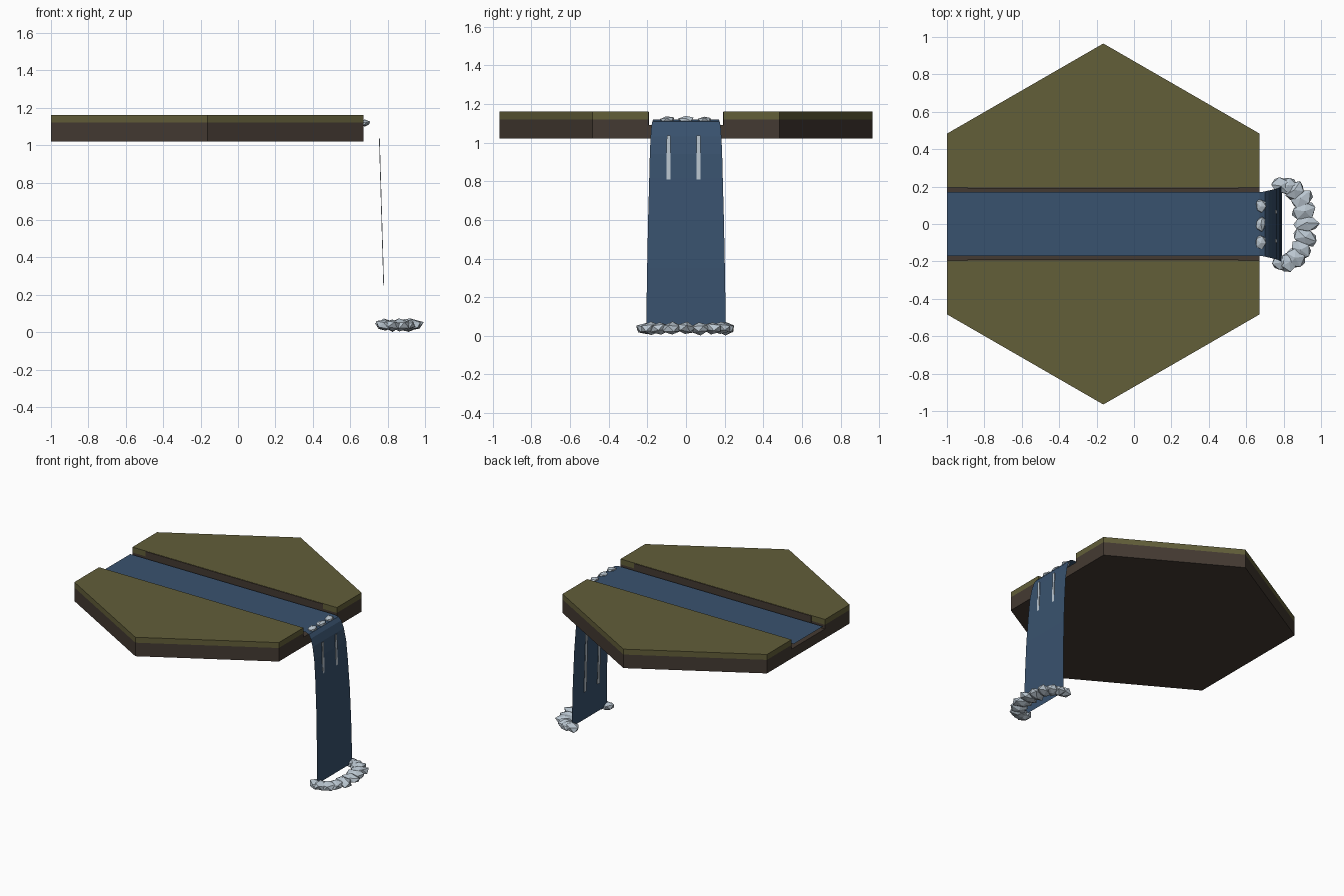
import bpy, bmesh, math, random
from mathutils import Vector, Matrix

if "Cube" in bpy.data.objects:
    bpy.data.objects.remove(bpy.data.objects["Cube"])

random.seed(4)


def mat(name, rgb):
    m = bpy.data.materials.new(name)
    lin = [(c / 255 / 12.92) if c < 11 else ((c / 255 + 0.055) / 1.055) ** 2.4 for c in rgb]
    m.diffuse_color = (*lin, 1)
    m.use_nodes = True
    m.node_tree.nodes["Principled BSDF"].inputs["Base Color"].default_value = m.diffuse_color
    return m


GRASS = mat("olive_grass", (98, 94, 57))
SOIL = mat("brown_soil", (68, 58, 50))
WATER = mat("river_blue", (57, 82, 110))
FOAM = mat("pale_foam", (186, 198, 208))


def finish(name, bm, material):
    bmesh.ops.recalc_face_normals(bm, faces=bm.faces)
    me = bpy.data.meshes.new(name)
    bm.to_mesh(me)
    bm.free()
    me.materials.append(material)
    ob = bpy.data.objects.new(name, me)
    bpy.context.collection.objects.link(ob)
    return ob


def prism(name, outline, z0, z1, material):
    bm = bmesh.new()
    face = bm.faces.new([bm.verts.new((x, y, z0)) for x, y in outline])
    ext = bmesh.ops.extrude_face_region(bm, geom=[face])["geom"]
    for v in ext:
        if isinstance(v, bmesh.types.BMVert):
            v.co.z = z1
    return finish(name, bm, material)


def box(name, x0, x1, y0, y1, z0, z1, material):
    return prism(name, [(x0, y0), (x1, y0), (x1, y1), (x0, y1)], z0, z1, material)


# Hexagonal soil slab with the river bed cut into its top
X0, X1, XM = -1.0, 0.672, -0.164
YS, YP, BANK = 0.483, 0.965, 0.195
soil = prism("soil_slab", [(X0, -YS), (XM, -YP), (X1, -YS), (X1, YS), (XM, YP), (X0, YS)],
             1.02, 1.12, SOIL)
cutter = box("channel_cutter", -1.2, 0.9, -BANK, BANK, 1.09, 1.3, SOIL)
cutter.hide_render = True
cutter.hide_viewport = True
cut = soil.modifiers.new("channel", 'BOOLEAN')
cut.operation = 'DIFFERENCE'
cut.object = cutter

# Grass on both banks, with a bare soil lining along the channel
for side, label in ((1, "back"), (-1, "front")):
    prism(f"grass_{label}", [(x, y * side) for x, y in
          ((X0, BANK), (X1, BANK), (X1, YS), (XM, YP), (X0, YS))], 1.12, 1.16, GRASS)
    box(f"bank_lining_{label}", -0.89, 0.56, side * 0.191, side * BANK, 1.09, 1.158, SOIL)


# Ribbon across y through (x, z, half width) points
def ribbon(name, points, material):
    bm = bmesh.new()
    rows = [[bm.verts.new((x, s * w, z)) for s in (-1, 1)] for x, z, w in points]
    for a, b in zip(rows, rows[1:]):
        bm.faces.new((a[0], b[0], b[1], a[1]))
    return finish(name, bm, material)


ribbon("river", [(X0, 1.118, 0.17), (X1, 1.118, 0.17)], WATER)
ribbon("waterfall", [(X1, 1.118, 0.17), (0.70, 1.11, 0.174), (0.72, 1.085, 0.179),
                     (0.738, 1.03, 0.183), (0.754, 0.94, 0.187), (0.764, 0.82, 0.19),
                     (0.777, 0.6, 0.196), (0.785, 0.35, 0.201), (0.79, 0.04, 0.206)], WATER)

# Straight foam streaks that pass through the falling sheet
for i, y in enumerate((-0.09, 0.065)):
    bm = bmesh.new()
    bmesh.ops.create_cube(bm, size=1)
    for v in bm.verts:
        low = v.co.z < 0
        v.co = Vector(((0.779 if low else 0.756) + v.co.x * 0.004,
                       y + v.co.y * (0.026 if low else 0.019),
                       0.25 if low else 1.035))
    finish(f"foam_streak_{i + 1}", bm, FOAM)


# Faceted lump of foam
def lump(name, loc, size, angle):
    bm = bmesh.new()
    bmesh.ops.create_icosphere(bm, subdivisions=1, radius=1)
    turn = Matrix.Rotation(angle, 3, 'Z') @ Matrix.Rotation(random.uniform(-0.25, 0.25), 3, 'X')
    for v in bm.verts:
        p = v.co * random.uniform(0.85, 1.12)
        v.co = turn @ Vector([a * b for a, b in zip(p, size)]) + Vector(loc)
        v.co.x = min(v.co.x, 1.0)
        v.co.z = max(v.co.z, 0.0)
    return finish(name, bm, FOAM)


# Crescent of foam at the foot of the fall
COUNT = 11
for i in range(COUNT):
    a = math.radians(-100 + 200 * i / (COUNT - 1))
    c = max(math.cos(a), 0)
    lump(f"splash_foam_{i + 1}", (0.805 + 0.115 * math.cos(a), 0.208 * math.sin(a), 0.038),
         (0.05 + 0.025 * c, 0.052, 0.033), a)

# Three small lumps at the lip
for i, y in enumerate((-0.1, 0.0, 0.095)):
    lump(f"lip_foam_{i + 1}", (0.678, y, 1.118), (0.029, 0.042, 0.018), 0)
